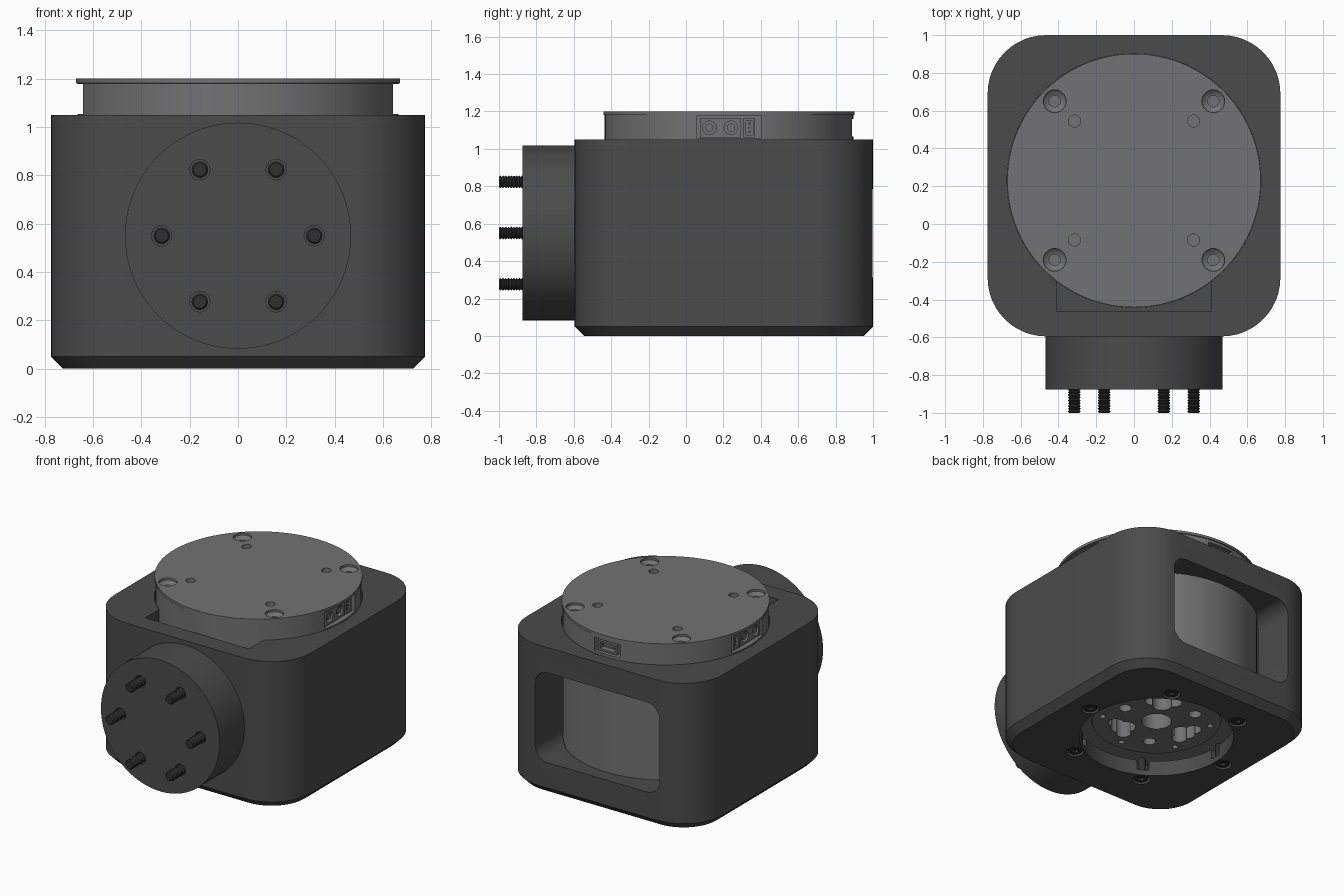
import bpy, bmesh
from math import sin, cos, pi, radians
from mathutils import Matrix, Vector

if "Cube" in bpy.data.objects:
    bpy.data.objects.remove(bpy.data.objects["Cube"])

CY = 0.23                                    # actuator axis in y
FRONT = Matrix.Rotation(pi / 2, 4, 'X')      # local z -> -y, local y -> z


def material(name, grey):
    m = bpy.data.materials.new(name)
    m.diffuse_color = (grey, grey, grey * 1.03, 1)
    m.use_nodes = True
    m.node_tree.nodes["Principled BSDF"].inputs["Base Color"].default_value = m.diffuse_color
    return m


DARK, MID, BLACK = material("dark_grey", 0.07), material("mid_grey", 0.17), material("black", 0.03)


def circle(r, n=64, c=(0, 0)):
    return [(c[0] + r * cos(2 * pi * i / n), c[1] + r * sin(2 * pi * i / n)) for i in range(n)]


def rrect(w, d, r, c=(0, 0), n=12):
    pts = []
    for q, (sx, sy) in enumerate([(1, 1), (-1, 1), (-1, -1), (1, -1)]):
        for i in range(n + 1):
            a = (q + i / n) * pi / 2
            pts.append((c[0] + sx * (w - r) + r * cos(a), c[1] + sy * (d - r) + r * sin(a)))
    return pts


def loft(name, rings, mat=None, xf=Matrix()):
    """Skin a list of (outline, z) rings and cap both ends."""
    bm = bmesh.new()
    loops = [[bm.verts.new(xf @ Vector((x, y, z))) for x, y in pts] for pts, z in rings]
    n = len(loops[0])
    for a, b in zip(loops, loops[1:]):
        for i in range(n):
            j = (i + 1) % n
            bm.faces.new((a[i], a[j], b[j], b[i]))
    bm.faces.new(loops[0][::-1])
    bm.faces.new(loops[-1])
    bmesh.ops.recalc_face_normals(bm, faces=bm.faces)
    me = bpy.data.meshes.new(name)
    bm.to_mesh(me)
    bm.free()
    ob = bpy.data.objects.new(name, me)
    bpy.context.collection.objects.link(ob)
    if mat:
        me.materials.append(mat)
    return ob


def cyl(name, r, z0, z1, c=(0, 0), n=64, mat=None, xf=Matrix()):
    return loft(name, [(circle(r, n, c), z0), (circle(r, n, c), z1)], mat, xf)


def box(name, lo, hi, mat=None, xf=Matrix()):
    pts = [(lo[0], lo[1]), (hi[0], lo[1]), (hi[0], hi[1]), (lo[0], hi[1])]
    return loft(name, [(pts, lo[2]), (pts, hi[2])], mat, xf)


def cut(ob, cutters):
    for c in cutters:
        c.hide_render = True
        m = ob.modifiers.new("cut", 'BOOLEAN')
        m.operation, m.solver, m.object = 'DIFFERENCE', 'EXACT', c
    dg = bpy.context.evaluated_depsgraph_get()
    me = bpy.data.meshes.new_from_object(ob.evaluated_get(dg))
    ob.modifiers.clear()
    ob.data = me
    for c in cutters:
        bpy.data.objects.remove(c)


def polar(r, deg, c=(0, CY)):
    return (c[0] + r * cos(radians(deg)), c[1] + r * sin(radians(deg)))


# Housing: rounded block, chamfered underneath
mid = (0, 0.2025)
housing = loft("housing", [(rrect(0.725, 0.7475, 0.26, mid), 0), (rrect(0.775, 0.7975, 0.31, mid), 0.05),
                           (rrect(0.775, 0.7975, 0.31, mid), 1.05)], DARK)
cutters = [cyl("bore", 0.672, 0.11, 1.2, (0, CY), 96),
           cyl("floor_hole", 0.51, -0.1, 0.2, (0, CY), 96),
           box("cable_slot", (-0.41, -0.46, 0.3), (0.41, 0, 1.2)),
           loft("window", [(rrect(0.49, 0.32, 0.1, (0, 0.55)), -1.1), (rrect(0.49, 0.32, 0.1, (0, 0.55)), -0.5)],
                None, FRONT)]
for k in range(6):
    cutters.append(cyl("screw_bore", 0.058, -0.1, 0.03, polar(0.572, 60 * k), 24))
    turn = Matrix.Translation((0, CY, 0)) @ Matrix.Rotation(radians(60 * k), 4, 'Z')
    cutters.append(box("notch", (0.45, -0.04, 0.04), (0.57, 0.04, 0.2), None, turn))
cut(housing, cutters)

# Underside screws with hex sockets
for k in range(6):
    p = polar(0.572, 60 * k)
    head = cyl("floor_screw_head", 0.045, 0.006, 0.035, p, 24, BLACK)
    cut(head, [cyl("socket", 0.024, -0.1, 0.025, p, 6)])
    cyl("floor_screw_shaft", 0.026, 0.03, 0.14, polar(0.545, 60 * k), 16, BLACK)

# Actuator body with lipped cover
body = loft("actuator_body", [(circle(r, 96, (0, CY)), z) for r, z in
                              [(0.665, 0.14), (0.665, 1.18), (0.671, 1.182), (0.671, 1.2)]], MID)
cutters = [cyl("output_recess", 0.43, 0.1, 0.32, (0, CY)),
           box("rear_port_pocket", (-0.1, 0.83, 1.065), (0.1, 1, 1.16))]
for sx in (-1, 1):
    x0, x1 = sorted((sx * 0.59, sx * 0.8))
    cutters.append(box("side_pocket", (x0, CY - 0.17, 1.055), (x1, CY + 0.17, 1.178)))
    for sy in (-1, 1):
        p = (sx * 0.42, CY + sy * 0.42)
        cutters.append(loft("countersink", [(circle(r, 32, p), z) for r, z in
                                            [(0.03, 1.1), (0.03, 1.165), (0.045, 1.17), (0.06, 1.185), (0.06, 1.3)]]))
        cutters.append(cyl("cover_hole", 0.032, 1.12, 1.3, (sx * 0.315, CY + sy * 0.315), 24))
cut(body, cutters)

# Output disc seen through the floor
disc = cyl("output_disc", 0.424, 0.12, 0.325, (0, CY), 64, MID)
cutters = [cyl("centre_hole", 0.1, 0, 0.28, (0, CY), 32)]
for k in range(3):
    a = 120 * k + 60
    for r, rad, da in ((0.215, 0.065, 0), (0.27, 0.05, 16), (0.27, 0.0502, -16), (0.26, 0.058, 0.5)):
        cutters.append(cyl("lobe", rad, 0, 0.28, polar(r, a + da), 24))
    cutters.append(cyl("bolt_hole", 0.042, 0, 0.25, polar(0.27, a + 60), 24))
for k in range(6):
    cutters.append(cyl("pin_hole", 0.02, 0, 0.2, polar(0.36, 60 * k + 30), 16))
cut(disc, cutters)

# Side connectors (power plug with two round pins, small signal plug)
SIDE = Matrix(((0, 0, 1, 0), (1, 0, 0, 0), (0, 1, 0, 0), (0, 0, 0, 1)))   # local z -> x, x -> y, y -> z
for sx in (-1, 1):
    xf = Matrix.Diagonal((sx, 1, 1, 1)) @ SIDE
    plug = box("power_plug", (0.075, 1.062, 0.58), (0.295, 1.165, 0.635), MID, xf)
    cut(plug, [cyl("pin_socket", 0.036, 0.605, 0.7, (y, 1.113), 24, None, xf) for y in (0.125, 0.24)])
    for y in (0.125, 0.24):
        cyl("power_pin", 0.022, 0.59, 0.63, (y, 1.113), 16, MID, xf)
    signal = box("signal_plug", (0.307, 1.062, 0.58), (0.37, 1.165, 0.635), MID, xf)
    cut(signal, [box("pin_slot", (0.32, 1.075, 0.6), (0.357, 1.15, 0.7), None, xf)])
    for z in (1.09, 1.113, 1.136):
        box("signal_pin", (0.334, z - 0.005, 0.59), (0.344, z + 0.005, 0.63), MID, xf)

# Rear port
port = box("rear_port", (-0.075, 0.82, 1.075), (0.075, 0.885, 1.145), MID)
cut(port, [box("port_mouth", (-0.06, 0.84, 1.088), (0.06, 1, 1.132))])
box("rear_port_tongue", (-0.045, 0.83, 1.106), (0.045, 0.875, 1.116), MID)

# Front boss with six threaded studs
boss = cyl("front_boss", 0.468, 0.58, 0.875, (0, 0.55), 96, DARK, FRONT)
spots = [polar(0.316, 60 * k, (0, 0.55)) for k in range(6)]
cut(boss, [cyl("stud_hole", 0.042, 0.82, 1, p, 24, None, FRONT) for p in spots])
for p in spots:
    rings = [(circle(0.034 if i % 2 else 0.027, 16, p), 0.81 + 0.19 * i / 26) for i in range(27)]
    loft("front_stud", rings, BLACK, FRONT)

# Smooth curved walls, keep edges crisp
bpy.ops.object.select_all(action='SELECT')
bpy.context.view_layer.objects.active = housing
bpy.ops.object.shade_smooth_by_angle(angle=radians(30))
